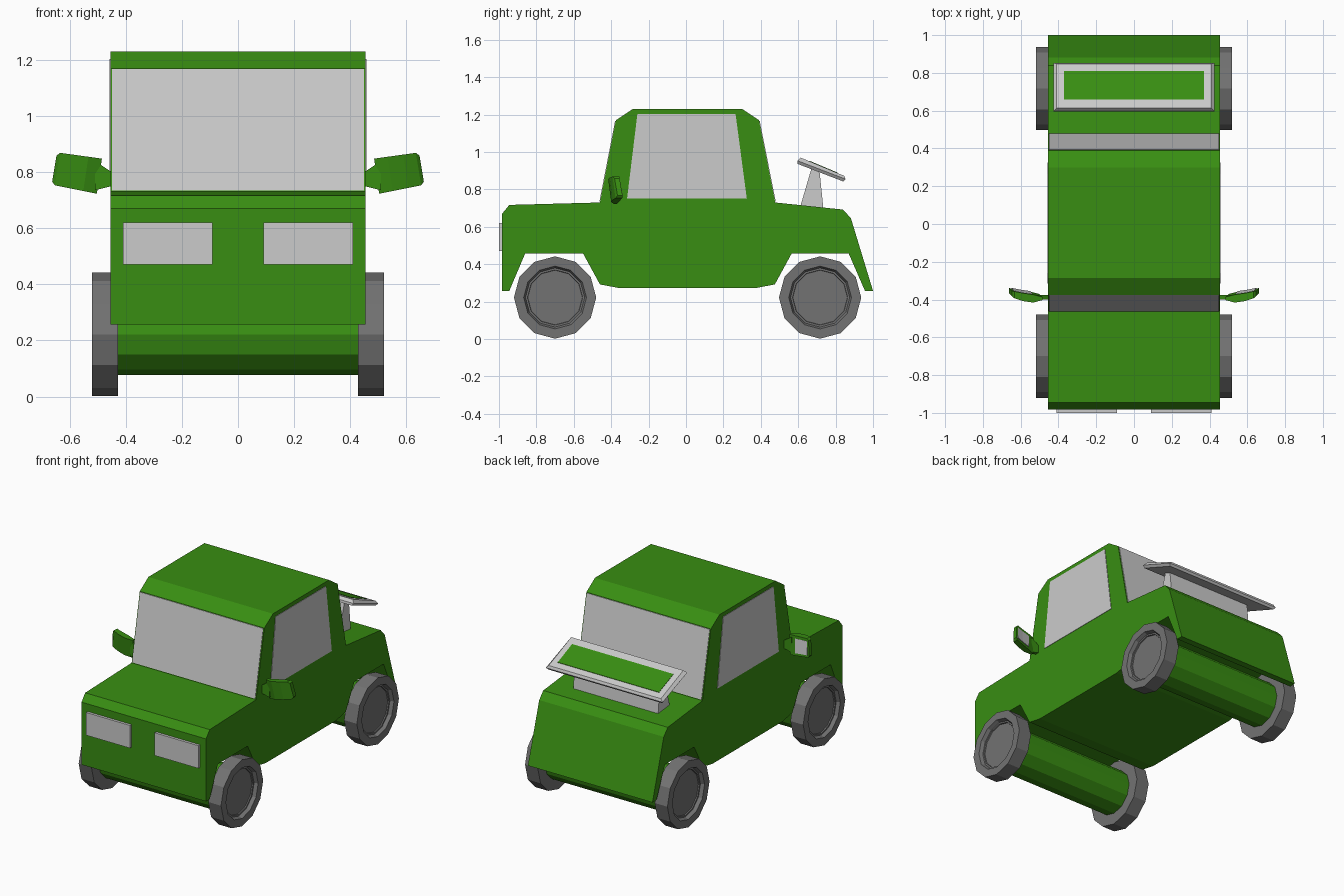
import bpy, bmesh, math
from mathutils import Vector

if "Cube" in bpy.data.objects:
    bpy.data.objects.remove(bpy.data.objects["Cube"])


def material(name, rgb):
    m = bpy.data.materials.new(name)
    m.diffuse_color = (*rgb, 1)
    m.use_nodes = True
    m.node_tree.nodes["Principled BSDF"].inputs["Base Color"].default_value = m.diffuse_color
    return m


GREEN = material("green paint", (0.04, 0.27, 0.006))
DARK = material("dark rubber", (0.17, 0.17, 0.17))


def loft(name, rings, mat=None):
    """Closed flat-shaded solid through rings of equal point count."""
    bm = bmesh.new()
    vs = [[bm.verts.new(p) for p in r] for r in rings]
    n = len(rings[0])
    for a, b in zip(vs, vs[1:]):
        for i in range(n):
            j = (i + 1) % n
            bm.faces.new((a[i], a[j], b[j], b[i]))
    bm.faces.new(vs[0])
    bm.faces.new(vs[-1])
    bmesh.ops.recalc_face_normals(bm, faces=bm.faces)
    me = bpy.data.meshes.new(name)
    bm.to_mesh(me)
    bm.free()
    ob = bpy.data.objects.new(name, me)
    bpy.context.collection.objects.link(ob)
    if mat:
        me.materials.append(mat)
    return ob


def extrude_x(name, yz, x0, x1, mat=None):
    return loft(name, [[(x, y, z) for y, z in yz] for x in (x0, x1)], mat)


def lathe_x(name, profile, y, z, mat, sides=12):
    """Rings of (x, radius) around an axis parallel to x."""
    angles = [2 * math.pi * i / sides for i in range(sides)]
    return loft(name, [[(x, y + r * math.cos(a), z + r * math.sin(a)) for a in angles]
                       for x, r in profile], mat)


# Body with cabin, cut through by the wheel arches
body = [(-0.983, 0.257), (-0.983, 0.67), (-0.945, 0.717), (-0.46, 0.73),
        (-0.375, 1.17), (-0.285, 1.23), (0.30, 1.23), (0.39, 1.17),
        (0.477, 0.73), (0.84, 0.692), (0.882, 0.645), (1.0, 0.257),
        (0.957, 0.257), (0.87, 0.457), (0.565, 0.457), (0.475, 0.292),
        (0.375, 0.273), (-0.36, 0.273), (-0.46, 0.292), (-0.55, 0.457),
        (-0.86, 0.457), (-0.945, 0.257)]
extrude_x("body", body, -0.455, 0.455, GREEN)

# Windscreen and rear window
extrude_x("windscreen", [(-0.463, 0.735), (-0.379, 1.167), (-0.35, 1.167), (-0.43, 0.735)],
          -0.449, 0.449)
extrude_x("rear_window", [(0.480, 0.735), (0.394, 1.167), (0.36, 1.167), (0.44, 0.735)],
          -0.449, 0.449)

# Spoiler support and wing, with a bevelled top and a painted panel
extrude_x("spoiler_support", [(0.61, 0.705), (0.735, 0.69), (0.715, 0.89), (0.67, 0.91)],
          -0.31, 0.31)


def wing_ring(y0, z0, y1, z1, w):
    return [(-w, y0, z0), (w, y0, z0), (w, y1, z1), (-w, y1, z1)]


loft("spoiler_wing", [wing_ring(0.595, 0.937, 0.842, 0.842, 0.415),
                      wing_ring(0.597, 0.953, 0.853, 0.855, 0.427),
                      wing_ring(0.613, 0.970, 0.847, 0.872, 0.41)])
loft("spoiler_panel", [wing_ring(0.66, 0.935, 0.81, 0.872, 0.37),
                       wing_ring(0.66, 0.953, 0.81, 0.890, 0.37)], GREEN)

# Wheels and axles
for label, y in (("front", -0.70), ("rear", 0.717)):
    lathe_x(label + "_axle", [(-0.44, 0.145), (0.44, 0.145)], y, 0.222, GREEN)
    for side, s in (("left", -1), ("right", 1)):
        lathe_x(f"{label}_{side}_wheel",
                [(s * 0.427, 0.22), (s * 0.52, 0.22), (s * 0.52, 0.168),
                 (s * 0.497, 0.158), (s * 0.497, 0.148), (s * 0.49, 0.146)],
                y, 0.222, DARK)

# Parts on both sides
for side, s in (("left", -1), ("right", 1)):
    # Side window
    extrude_x(side + "_side_window",
              [(-0.315, 0.752), (0.325, 0.752), (0.265, 1.203), (-0.26, 1.203)],
              s * 0.44, s * 0.458)
    # Headlight
    extrude_x(side + "_headlight",
              [(-1.0, 0.47), (-0.97, 0.47), (-0.97, 0.62), (-1.0, 0.62)],
              s * 0.09, s * 0.41)
    # Mirror arm
    loft(side + "_mirror_arm",
         [[(s * x, -0.40, lo), (s * x, -0.375, lo), (s * x, -0.375, hi), (s * x, -0.40, hi)]
          for x, lo, hi in ((0.45, 0.75, 0.80), (0.51, 0.735, 0.84))], GREEN)

    # Curved mirror housing, tilted and bowed forwards
    low_in, low_out = Vector((0.503, 0, 0.723)), Vector((0.664, 0, 0.755))
    top_in, top_out = Vector((0.485, 0, 0.848)), Vector((0.645, 0, 0.870))

    def mirror_ring(u, front, back, inset=0.0):
        lo, hi = low_in.lerp(low_out, u), top_in.lerp(top_out, u)
        a, b = lo.lerp(hi, inset), hi.lerp(lo, inset)
        return [(s * p.x, y + t, p.z) for p, y, t in
                ((a, front, 0.008), (a, back, 0.008), (b, back, -0.008), (b, front, -0.008))]

    loft(side + "_mirror_housing",
         [mirror_ring(0, -0.395, -0.378), mirror_ring(0.3, -0.408, -0.366),
          mirror_ring(0.65, -0.400, -0.358), mirror_ring(0.93, -0.385, -0.349),
          mirror_ring(1, -0.374, -0.347, 0.1)], GREEN)
    # Mirror glass
    loft(side + "_mirror_glass",
         [mirror_ring(0.3, -0.38, -0.363, 0.14), mirror_ring(0.65, -0.37, -0.355, 0.14),
          mirror_ring(0.92, -0.36, -0.346, 0.14)])
